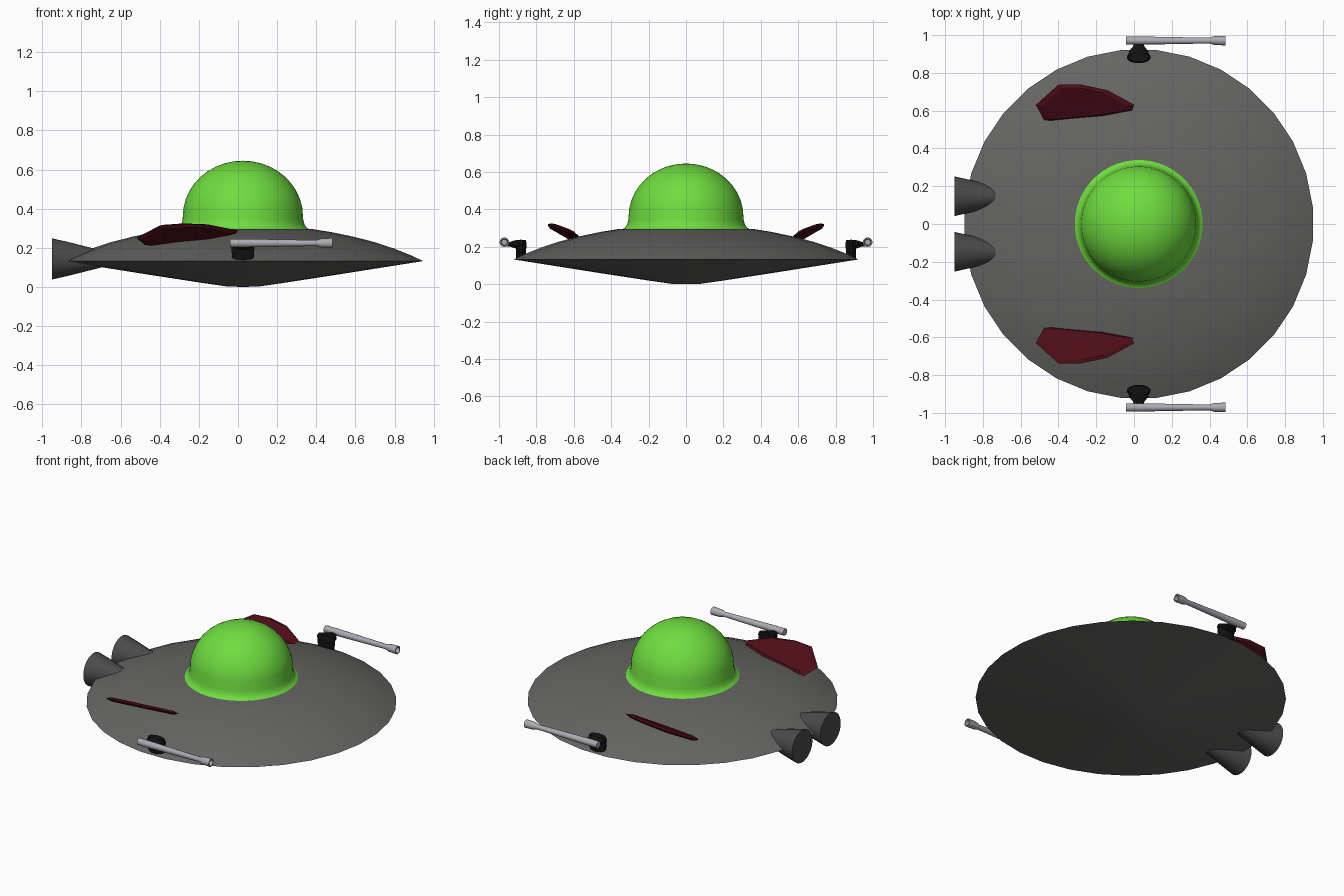
import bpy, bmesh, math
from mathutils import Matrix, Vector

if "Cube" in bpy.data.objects:
    bpy.data.objects.remove(bpy.data.objects["Cube"])

CX = 0.025  # saucer axis


def material(name, rgb):
    m = bpy.data.materials.new(name)
    m.diffuse_color = (*rgb, 1)
    m.use_nodes = True
    m.node_tree.nodes["Principled BSDF"].inputs["Base Color"].default_value = m.diffuse_color
    return m


HULL = material("hull_grey", (0.13, 0.13, 0.125))
GREEN = material("canopy_green", (0.16, 0.72, 0.05))
RED = material("fin_red", (0.075, 0.004, 0.009))
BLACK = material("mount_black", (0.006, 0.006, 0.006))
STEEL = material("gun_steel", (0.42, 0.40, 0.45))
ENGINE = material("engine_grey", (0.07, 0.07, 0.07))


def finish(name, bm, mat, angle=35, mirror=False):
    bmesh.ops.recalc_face_normals(bm, faces=bm.faces)
    me = bpy.data.meshes.new(name)
    bm.to_mesh(me)
    bm.free()
    me.materials.append(mat)
    ob = bpy.data.objects.new(name, me)
    bpy.context.collection.objects.link(ob)
    if mirror:
        mod = ob.modifiers.new("mirror", "MIRROR")
        mod.use_axis = (False, True, False)
        mod.use_mirror_merge = False
    bpy.ops.object.select_all(action="DESELECT")
    ob.select_set(True)
    bpy.context.view_layer.objects.active = ob
    if angle:
        bpy.ops.object.shade_smooth_by_angle(angle=math.radians(angle))
    return ob


def lathe(bm, profile, segs, matrix):
    """Revolve (radius, height) points round local z; radius 0 makes a pole."""
    rings = []
    for r, h in profile:
        n = segs if r > 0 else 1
        rings.append([bm.verts.new(matrix @ Vector((
            r * math.cos(math.tau * (i + 0.5) / segs),
            r * math.sin(math.tau * (i + 0.5) / segs), h))) for i in range(n)])
    for a, b in zip(rings, rings[1:]):
        for i in range(segs):
            j = (i + 1) % segs
            quad = [a[i % len(a)], a[j % len(a)], b[j % len(b)], b[i % len(b)]]
            bm.faces.new(list(dict.fromkeys(quad)))


def turned(name, profile, segs, matrix, mat, angle=35, mirror=False):
    bm = bmesh.new()
    lathe(bm, profile, segs, matrix)
    return finish(name, bm, mat, angle, mirror)


AXIS = Matrix.Translation((CX, 0, 0))
ALONG_X = Matrix.Rotation(math.radians(90), 4, "Y")
ALONG_Y = Matrix.Rotation(math.radians(90), 4, "X")   # local z -> -y

# Saucer hull with a sharp rim
turned("saucer_hull",
       [(0, 0), (0.08, 0.002), (0.2, 0.019), (0.5, 0.065), (0.926, 0.132),
        (0.86, 0.163), (0.78, 0.195), (0.68, 0.228), (0.57, 0.256),
        (0.46, 0.279), (0.36, 0.295), (0.2, 0.303), (0, 0.305)],
       32, AXIS, HULL, angle=16)

# Canopy dome: flared skirt and a rounded top
dome = [(0.345, 0.293), (0.327, 0.302), (0.315, 0.32), (0.309, 0.345)]
for k in range(1, 11):
    a = math.radians(9 * k)
    dome.append((0.308 * math.cos(a) if k < 10 else 0, 0.36 + 0.285 * math.sin(a)))
turned("canopy_dome", dome, 48, AXIS, GREEN, angle=60)

# Twin engine nozzles at the back
turned("engine_nozzles",
       [(0, -0.95), (0.106, -0.95), (0.083, -0.85), (0.062, -0.77), (0.045, -0.70), (0, -0.70)],
       24, Matrix.Translation((0, -0.147, 0.143)) @ ALONG_X, ENGINE, mirror=True)

# Gun barrels with hollow flared muzzles
turned("gun_barrels",
       [(0, -0.042), (0.022, -0.042), (0.022, 0.04), (0.0155, 0.40), (0.0235, 0.425),
        (0.026, 0.484), (0.019, 0.484), (0.015, 0.44), (0, 0.44)],
       16, Matrix.Translation((0, -0.971, 0.224)) @ ALONG_X, STEEL, mirror=True)

# Gun mounts: post rising from the hull and a tapered arm to the barrel
bm = bmesh.new()
lathe(bm, [(0, 0.13), (0.85, 0.13), (0.95, 0.205), (1, 0.215), (0.85, 0.235), (0, 0.235)], 12,
      Matrix.Translation((CX, -0.882, 0)) @ Matrix.Diagonal((0.065, 0.031, 1, 1)))
lathe(bm, [(0, 0.88), (1, 0.88), (0.85, 0.915), (0.5, 0.94), (0.4, 0.965), (0, 0.965)], 12,
      Matrix.Translation((CX, 0, 0.213)) @ Matrix.Diagonal((0.062, 1, 0.026, 1)) @ ALONG_Y)
finish("gun_mounts", bm, BLACK, mirror=True)

# Swept fins: bevelled plates tilted up and outward
outline = [(-0.52, 0.63), (-0.475, 0.55), (-0.43, 0.548), (-0.17, 0.572), (-0.01, 0.602),
           (0.0, 0.632), (-0.14, 0.708), (-0.28, 0.738), (-0.40, 0.738)]
mid = [Vector((x, -y, 0.213 + 0.5 * (y - 0.55) + 0.07 * (x + 0.49))) for x, y in outline]
centre = sum(mid, Vector()) / len(mid)
normal = Vector((-0.07, 0.5, 1)).normalized()
bm = bmesh.new()
loops = []
for scale, off in ((0.86, -0.011), (1, 0), (0.86, 0.011)):
    loops.append([bm.verts.new(centre + (p - centre) * scale + normal * off) for p in mid])
for a, b in zip(loops, loops[1:]):
    for i in range(len(mid)):
        j = (i + 1) % len(mid)
        bm.faces.new((a[i], a[j], b[j], b[i]))
bm.faces.new(loops[0])
bm.faces.new(loops[-1])
finish("side_fins", bm, RED, angle=0, mirror=True)
